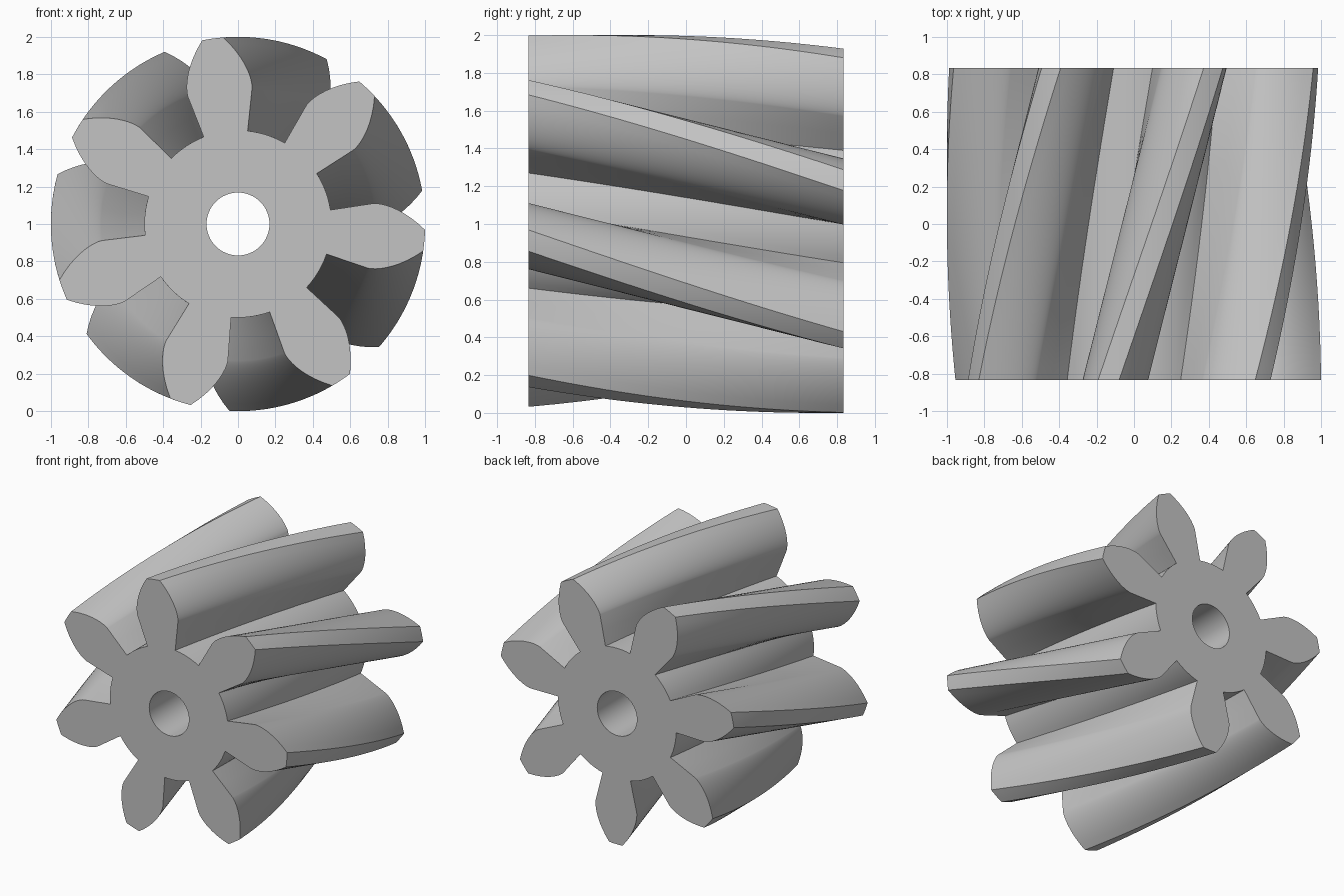
import bpy, bmesh, math

cube = bpy.data.objects.get("Cube")
if cube:
    bpy.data.objects.remove(cube, do_unlink=True)

# Gear proportions
TEETH = 7
MODULE = 2 / (TEETH + 2)
PITCH_R = MODULE * TEETH / 2
ROOT_R, TIP_R = PITCH_R - 1.25 * MODULE, 1.0
PRESSURE = math.radians(20)
BASE_R = PITCH_R * math.cos(PRESSURE)
HALF_WIDTH = 0.833
TWIST = -math.tan(math.radians(15)) * 2 * HALF_WIDTH / PITCH_R
START = math.radians(97.8)
BORE_R = 0.168
SLICES = 24
BORE_SIDES = 64


def involute(a):
    return math.tan(a) - a


def tooth_profile():
    """One tooth and the gap after it, as (radius, angle) pairs."""
    half_base = math.pi / 2 / TEETH + involute(PRESSURE)
    flank = [(ROOT_R, half_base), ((ROOT_R + BASE_R) / 2, half_base)]
    for i in range(11):
        r = BASE_R + (TIP_R - BASE_R) * (i / 10) ** 1.5
        flank.append((r, half_base - involute(math.acos(BASE_R / r))))
    half_tip = flank[-1][1]
    tip = [(TIP_R, half_tip * t) for t in (-0.5, 0, 0.5)]
    gap = 2 * math.pi / TEETH - 2 * half_base
    root = [(ROOT_R, half_base + gap * i / 6) for i in range(1, 6)]
    rising = [(r, -a) for r, a in flank]
    return rising + tip + flank[::-1] + root


def ring(bm, polar, y):
    return [bm.verts.new((r * math.cos(a), y, 1 + r * math.sin(a))) for r, a in polar]


def skin(bm, rings):
    for a, b in zip(rings, rings[1:]):
        for i in range(len(a)):
            j = (i + 1) % len(a)
            bm.faces.new((a[i], a[j], b[j], b[i]))


def loop_edges(bm, verts):
    return [bm.edges.get((v, verts[i - 1])) for i, v in enumerate(verts)]


# Helical toothed body with a straight bore
bm = bmesh.new()
tooth = tooth_profile()
outer = []
for s in range(SLICES + 1):
    t = s / SLICES
    polar = [(r, a + START + TWIST * t + 2 * math.pi * k / TEETH)
             for k in range(TEETH) for r, a in tooth]
    outer.append(ring(bm, polar, HALF_WIDTH * (2 * t - 1)))
skin(bm, outer)

circle = [(BORE_R, 2 * math.pi * i / BORE_SIDES) for i in range(BORE_SIDES)]
bore = [ring(bm, circle, y) for y in (-HALF_WIDTH, HALF_WIDTH)]
skin(bm, bore)

# Flat end faces around the bore
for rim, hole, side in ((outer[0], bore[0], -1), (outer[-1], bore[-1], 1)):
    bmesh.ops.triangle_fill(bm, use_beauty=True, use_dissolve=False, normal=(0, side, 0),
                            edges=loop_edges(bm, rim) + loop_edges(bm, hole))
bmesh.ops.recalc_face_normals(bm, faces=bm.faces)

mesh = bpy.data.meshes.new("helical_gear")
bm.to_mesh(mesh)
bm.free()
gear = bpy.data.objects.new("helical_gear", mesh)
bpy.context.collection.objects.link(gear)

# Plain grey metal
grey = bpy.data.materials.new("light_grey")
grey.use_nodes = True
colour = (0.55, 0.55, 0.55, 1)
grey.diffuse_color = colour
grey.node_tree.nodes["Principled BSDF"].inputs["Base Color"].default_value = colour
mesh.materials.append(grey)

bpy.ops.object.select_all(action="DESELECT")
gear.select_set(True)
bpy.context.view_layer.objects.active = gear
bpy.ops.object.shade_smooth_by_angle(angle=math.radians(30))
